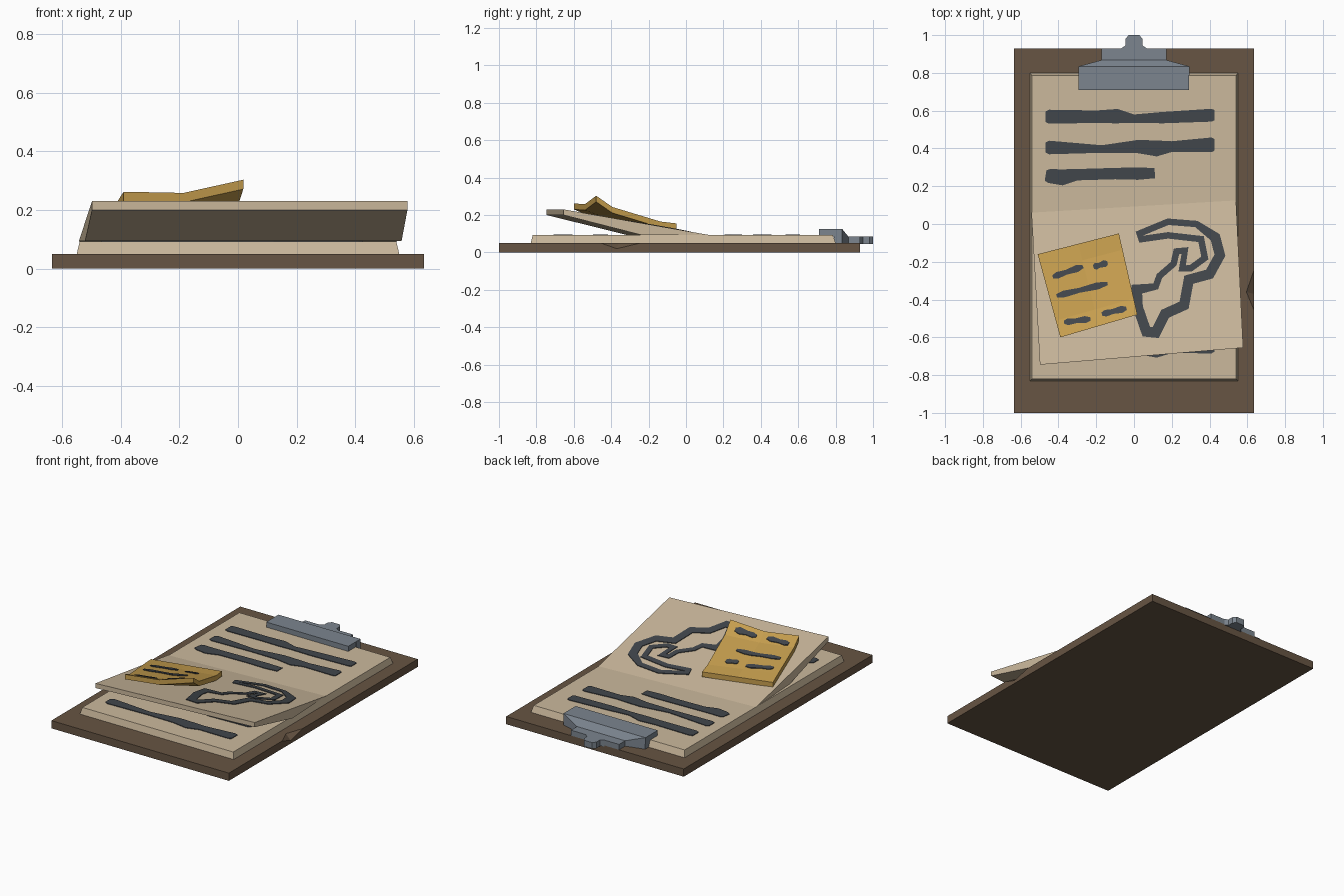
import bpy, bmesh
from mathutils import Vector
from mathutils.bvhtree import BVHTree

if "Cube" in bpy.data.objects:
    bpy.data.objects.remove(bpy.data.objects["Cube"])


def material(name, rgb):
    m = bpy.data.materials.new(name)
    m.diffuse_color = (*rgb, 1)
    m.use_nodes = True
    m.node_tree.nodes["Principled BSDF"].inputs["Base Color"].default_value = m.diffuse_color
    return m


BROWN = material("board brown", (0.135, 0.090, 0.056))
PAPER = material("paper tan", (0.60, 0.485, 0.335))
INK = material("ink slate", (0.053, 0.061, 0.071))
STEEL = material("clip steel", (0.20, 0.235, 0.275))
YELLOW = material("note yellow", (0.57, 0.345, 0.077))


def build(name, verts, faces, mat):
    """Mesh object with outward normals; returns it with a BVH for projecting ink."""
    bm = bmesh.new()
    vs = [bm.verts.new(v) for v in verts]
    for f in faces:
        bm.faces.new([vs[i] for i in f])
    bmesh.ops.recalc_face_normals(bm, faces=bm.faces)
    tree = BVHTree.FromBMesh(bm)
    me = bpy.data.meshes.new(name)
    bm.to_mesh(me)
    bm.free()
    me.materials.append(mat)
    ob = bpy.data.objects.new(name, me)
    bpy.context.collection.objects.link(ob)
    return tree


def loft(name, rings, mat):
    """Solid skin through rings of equal vertex count, capped at both ends."""
    n = len(rings[0])
    faces = [tuple(range(n)), tuple(range((len(rings) - 1) * n, len(rings) * n))]
    for r in range(len(rings) - 1):
        for i in range(n):
            j = (i + 1) % n
            faces.append((r * n + i, r * n + j, (r + 1) * n + j, (r + 1) * n + i))
    return build(name, [v for ring in rings for v in ring], faces, mat)


def rect(x0, x1, y0, y1, z):
    return [(x0, y0, z), (x1, y0, z), (x1, y1, z), (x0, y1, z)]


def ribbon(name, path, tree, closed=False):
    """Ink stroke (x, y, half width) draped on a surface as a thin plate."""
    pts = [Vector(p) for p in path]
    if closed:
        pts.append(pts[0])
    n = len(pts)
    edges = []
    for i, p in enumerate(pts):
        a = pts[i - 1] if i else (pts[-2] if closed else p)
        b = pts[i + 1] if i < n - 1 else (pts[1] if closed else p)
        d1, d2 = (p - a).xy, (b - p).xy
        d1 = d1.normalized() if d1.length else d2.normalized()
        d2 = d2.normalized() if d2.length else d1
        t = (d1 + d2).normalized() if (d1 + d2).length > 0.1 else d1
        w = p.z * min(1.5, 1 / max(0.3, t.dot(d1)))
        off = Vector((-t.y, t.x)) * w
        edges.append((p.xy + off, p.xy - off))
    stations = []
    for i in range(n - 1):
        steps = max(1, int((pts[i + 1] - pts[i]).length / 0.03))
        for s in range(steps):
            stations.append([edges[i][k].lerp(edges[i + 1][k], s / steps) for k in (0, 1)])
    if not closed:
        stations.append(edges[-1])

    verts, faces = [], []
    for st in stations:
        for p in st:
            hit = tree.ray_cast(Vector((p.x, p.y, 2)), Vector((0, 0, -1)))[0]
            z = hit.z if hit else 0.09
            verts += [(p.x, p.y, z + 0.004), (p.x, p.y, z - 0.002)]
    m = len(stations)
    for i in range(m if closed else m - 1):
        a, b = 4 * i, 4 * ((i + 1) % m)
        for k, l in ((0, 2), (2, 3), (3, 1), (1, 0)):
            faces.append((a + k, a + l, b + l, b + k))
    if not closed:
        faces += [(0, 1, 3, 2), tuple(4 * (m - 1) + k for k in (0, 2, 3, 1))]
    build(name, verts, faces, INK)


# Board with a chip knocked out of its right edge
X, H = 0.635, 0.05
verts = rect(-X, X, -1, 0.93, 0) + rect(-X, X, -1, 0.93, H)
verts += [(X, -0.455, H), (0.595, -0.36, H), (X, -0.245, H), (X, -0.37, 0.02)]
build("board", verts, [(0, 3, 2, 1), (0, 1, 5, 4), (2, 3, 7, 6), (3, 0, 4, 7),
                       (4, 5, 8, 9, 10, 6, 7), (1, 2, 6, 10, 11, 8, 5),
                       (8, 11, 9), (10, 9, 11)], BROWN)

# Paper stack, slightly tapered
T = 0.092
stack = loft("paper_stack", [rect(-0.55, 0.55, -0.83, 0.80, H),
                             rect(-0.54, 0.54, -0.82, 0.785, T)], PAPER)


# Top sheet curling up towards the front: one side profile per edge
def sheet_side(crease, end):
    c, e = Vector(crease), Vector(end)
    mid = c.lerp(e, 0.47)
    return [(c.x, c.y, T + 0.001), (mid.x, mid.y, T + 0.002), (e.x, e.y, 0.2), (e.x, e.y, 0.23)]


sheet = loft("lifted_sheet", [sheet_side((-0.543, 0.06), (-0.498, -0.745)),
                              sheet_side((0.54, 0.125), (0.578, -0.655))], PAPER)

# Sticky note: bent grid with a lifted lower edge
TL, TR, BR, BL = (Vector(p) for p in ((-0.51, -0.16), (-0.08, -0.05), (0.018, -0.48), (-0.39, -0.60)))
rows = ((0, (0.16, 0.158, 0.155)), (0.2, (0.177, 0.171, 0.165)),
        (0.8, (0.225, 0.225, 0.243)), (1, (0.262, 0.258, 0.303)))
rings = []
for v, heights in rows:
    l, r = TL.lerp(BL, v), TR.lerp(BR, v)
    top = [(*l.lerp(r, u / 2), heights[u]) for u in range(3)]
    rings.append(top + [(x, y, z - 0.032) for x, y, z in reversed(top)])
note = loft("sticky_note", rings, YELLOW)

# Clip: jaw, sloping shoulder, base and knob
loft("clip_jaw", [rect(-0.295, 0.292, 0.71, 0.835, 0.085),
                  rect(-0.295, 0.292, 0.71, 0.835, 0.125)], STEEL)


def section(x, y, z0, z1):
    return [(-x, y, z0), (x, y, z0), (x, y, z1), (-x, y, z1)]


loft("clip_shoulder", [section(0.293, 0.79, H, 0.12), section(0.293, 0.835, H, 0.125),
                       section(0.172, 0.868, H, 0.085)], STEEL)
loft("clip_base", [section(0.172, 0.85, H, 0.085), section(0.172, 0.93, H, 0.085)], STEEL)
knob = [(-0.075, 0.925), (0.075, 0.925), (0.045, 0.945), (0.045, 0.98), (0.028, 1.0),
        (-0.028, 1.0), (-0.045, 0.98), (-0.045, 0.945)]
loft("clip_knob", [[(x, y, z) for x, y in knob] for z in (0.045, 0.085)], STEEL)

# Written lines on the paper stack
wavy = ((-0.468, 0, 0.028), (-0.45, 0, 0.037), (-0.2, 0, 0.033), (-0.09, 0.003, 0.038),
        (0, -0.01, 0.022), (0.15, -0.005, 0.03), (0.41, 0.008, 0.034), (0.427, 0.008, 0.027))
wavy_b = ((-0.468, 0, 0.026), (-0.45, 0, 0.036), (-0.17, -0.008, 0.02), (0.02, 0.005, 0.035),
          (0.12, -0.005, 0.042), (0.2, 0.005, 0.028), (0.41, 0.014, 0.039), (0.427, 0.014, 0.03))
short = ((-0.468, 0.0, 0.028), (-0.45, -0.003, 0.037), (-0.38, -0.01, 0.042), (-0.3, 0.004, 0.03),
         (-0.1, 0.01, 0.03), (0.02, 0.01, 0.033), (0.11, 0.012, 0.027))
for i, (y, path) in enumerate(((0.568, wavy), (0.405, wavy_b), (0.257, short),
                               (-0.46, wavy), (-0.66, wavy_b))):
    ribbon(f"written_line_{i + 1}", [(x, y + d, w) for x, d, w in path], stack)

# Hollow sketch on the lifted sheet
outline = [(0.03, -0.05), (0.18, 0.012), (0.33, 0.0), (0.43, -0.07), (0.455, -0.165),
           (0.40, -0.265), (0.29, -0.295), (0.265, -0.43), (0.165, -0.475), (0.115, -0.575),
           (0.065, -0.57), (0.02, -0.44), (0.015, -0.345), (0.115, -0.33), (0.135, -0.275),
           (0.21, -0.21), (0.225, -0.145), (0.27, -0.14), (0.255, -0.235), (0.30, -0.235),
           (0.375, -0.18), (0.355, -0.08), (0.18, -0.06), (0.04, -0.08)]
ribbon("sketch_outline",
       [(x, y, 0.027 if 2 < i < 13 else 0.017) for i, (x, y) in enumerate(outline)],
       sheet, closed=True)

# Short scribbles on the note
marks = (((-0.43, -0.28), (-0.27, -0.225)), ((-0.215, -0.228), (-0.14, -0.205)),
         ((-0.41, -0.38), (-0.14, -0.315)), ((-0.37, -0.52), (-0.23, -0.503)),
         ((-0.17, -0.477), (-0.04, -0.446)))
for i, (a, b) in enumerate(marks):
    a, b = Vector(a), Vector(b)
    path = [(*a.lerp(b, t), w) for t, w in ((0, 0.009), (0.15, 0.018), (0.45, 0.013),
                                            (0.8, 0.019), (1, 0.009))]
    ribbon(f"note_mark_{i + 1}", path, note)
